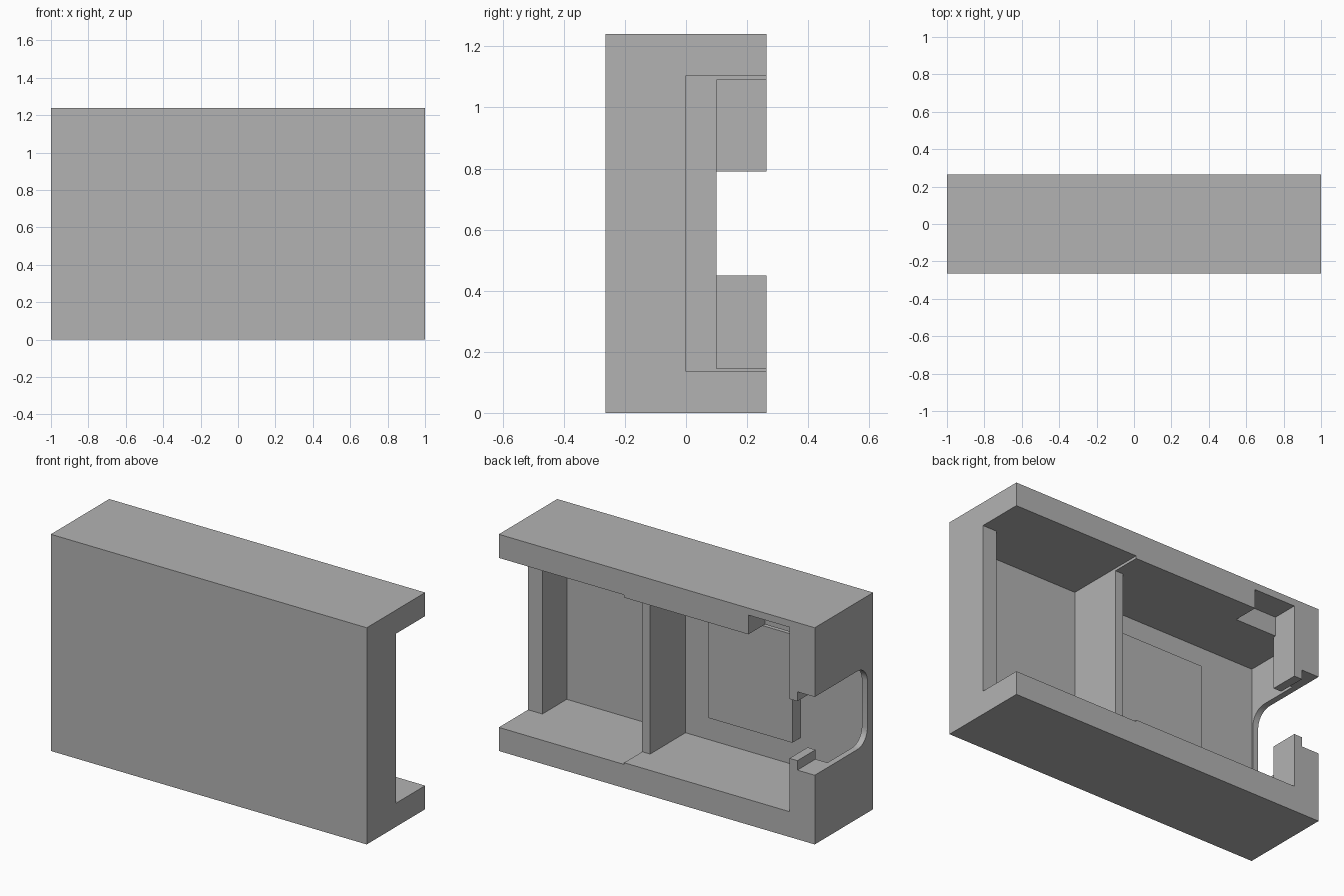
import bpy, bmesh

cube = bpy.data.objects.get("Cube")
if cube:
    bpy.data.objects.remove(cube, do_unlink=True)

gray = bpy.data.materials.new("plain gray")
gray.use_nodes = True
COLOR = (0.45, 0.45, 0.45, 1)
gray.diffuse_color = COLOR
gray.node_tree.nodes["Principled BSDF"].inputs["Base Color"].default_value = COLOR


def box(name, xs, ys, zs, round_front=0):
    """Box from ranges; optionally round its two front edges that run along x."""
    bm = bmesh.new()
    bmesh.ops.create_cube(bm, size=1)
    for v in bm.verts:
        v.co = [r[0] if c < 0 else r[1] for c, r in zip(v.co, (xs, ys, zs))]
    if round_front:
        edges = [e for e in bm.edges
                 if all(abs(v.co.y - ys[0]) < 1e-5 for v in e.verts)
                 and abs(e.verts[0].co.x - e.verts[1].co.x) > 1e-5]
        bmesh.ops.bevel(bm, geom=edges, offset=round_front, segments=8,
                        profile=0.5, affect='EDGES')
    mesh = bpy.data.meshes.new(name)
    bm.to_mesh(mesh)
    bm.free()
    mesh.materials.append(gray)
    obj = bpy.data.objects.new(name, mesh)
    bpy.context.collection.objects.link(obj)
    return obj


BACK, FLOOR = 0.264, -0.22
OUT = 0.5                      # cutters run out past the back
WIDE, MAIN = (0.135, 1.105), (0.145, 1.09)

housing = box("housing", (-1, 1), (-BACK, BACK), (0, 1.24))

cutters = [
    # small compartment and its open end
    box("small_compartment", (0.207, 0.909), (FLOOR, OUT), WIDE),
    box("open_end", (0.5, 1.3), (0, OUT), WIDE),
    # large compartment, space under the lips, and lowered divider
    box("large_compartment", (-0.84, 0.157), (FLOOR, OUT), MAIN),
    box("lip_undercut", (-0.965, -0.5), (FLOOR, 0.1), MAIN),
    box("divider_gap", (0.1, 0.3), (0.1, OUT), MAIN),
    # groove in the top flange
    box("top_groove", (-0.84, -0.58), (0.115, OUT), (0.9, 1.2)),
    # opening in the end wall, narrower through the inner lips
    box("lip_notch", (-0.95, -0.75), (0.05, OUT), (0.45, 0.79)),
    box("end_notch", (-1.2, -0.89), (-0.212, OUT), (0.396, 0.844), 0.09),
]

for cutter in cutters:
    cutter.hide_render = True
    mod = housing.modifiers.new(cutter.name, 'BOOLEAN')
    mod.operation = 'DIFFERENCE'
    mod.solver = 'EXACT'
    mod.object = cutter

# bake the cuts and drop the cutters
bpy.context.view_layer.update()
evaluated = housing.evaluated_get(bpy.context.evaluated_depsgraph_get())
cut_mesh = bpy.data.meshes.new_from_object(evaluated)
housing.modifiers.clear()
housing.data = cut_mesh
for cutter in cutters:
    bpy.data.objects.remove(cutter, do_unlink=True)

# raised pad on the floor of the large compartment
box("floor_pad", (-0.57, -0.04), (FLOOR - 0.01, -0.147), (0.31, 0.93))

# smooth the rounded notch corners, keep everything else sharp
bpy.ops.object.select_all(action='DESELECT')
housing.select_set(True)
bpy.context.view_layer.objects.active = housing
bpy.ops.object.shade_smooth_by_angle()
